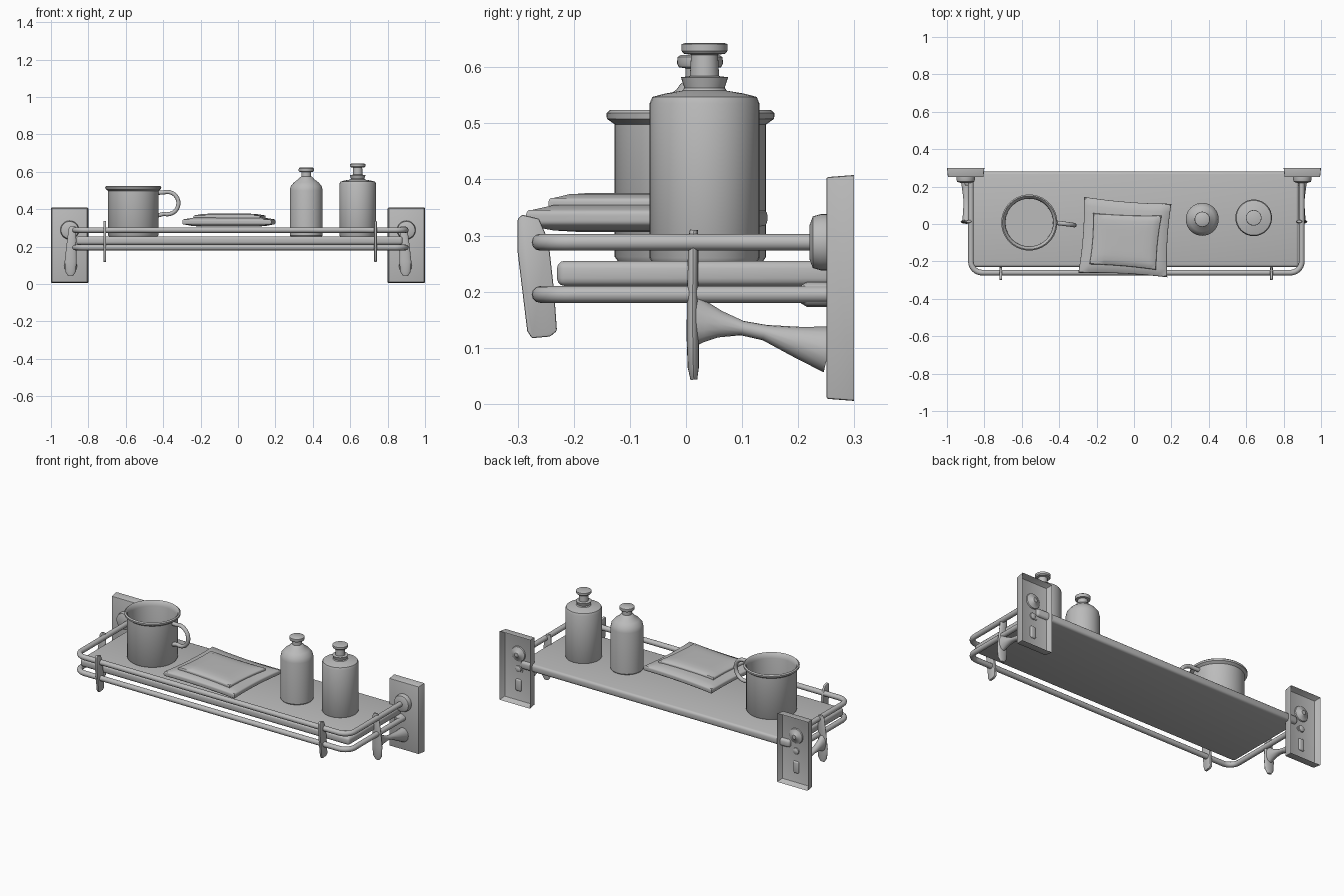
import bpy, bmesh, math
from mathutils import Vector

if "Cube" in bpy.data.objects:
    bpy.data.objects.remove(bpy.data.objects["Cube"], do_unlink=True)

grey = bpy.data.materials.new("plain_grey")
grey.use_nodes = True
COLOUR = (0.5, 0.5, 0.5, 1)
grey.diffuse_color = COLOUR
grey.node_tree.nodes["Principled BSDF"].inputs["Base Color"].default_value = COLOUR


def finish(name, bm, bevel=0, segments=2):
    bmesh.ops.recalc_face_normals(bm, faces=bm.faces)
    mesh = bpy.data.meshes.new(name)
    bm.to_mesh(mesh)
    bm.free()
    mesh.materials.append(grey)
    ob = bpy.data.objects.new(name, mesh)
    bpy.context.collection.objects.link(ob)
    bpy.ops.object.select_all(action='DESELECT')
    ob.select_set(True)
    bpy.context.view_layer.objects.active = ob
    if bevel:
        mod = ob.modifiers.new("Bevel", 'BEVEL')
        mod.width, mod.segments = bevel, segments
        bpy.ops.object.modifier_apply(modifier=mod.name)
    bpy.ops.object.shade_smooth_by_angle(angle=math.radians(35))
    return ob


def box(lo, hi):
    bm = bmesh.new()
    bmesh.ops.create_cube(bm, size=1)
    lo, hi = Vector(lo), Vector(hi)
    for v in bm.verts:
        v.co = (lo + hi) / 2 + v.co * (hi - lo)
    return bm


def lathe(name, profile, centre, axis='Z', steps=32):
    """Spin (radius, height) points round an upright or front-back axis."""
    bm = bmesh.new()
    centre = Vector(centre)
    rings = []
    for r, h in profile:
        ring = []
        for i in range(steps):
            a = math.tau * i / steps
            p = (r * math.cos(a), r * math.sin(a), h)
            if axis == 'Y':
                p = (p[0], p[2], p[1])
            ring.append(bm.verts.new(centre + Vector(p)))
        rings.append(ring)
    for a, b in zip(rings, rings[1:]):
        for i in range(steps):
            j = (i + 1) % steps
            bm.faces.new((a[i], a[j], b[j], b[i]))
    bm.faces.new(rings[0])
    bm.faces.new(rings[-1])
    return finish(name, bm)


def sweep(name, path, sizes, side, steps=12):
    """Elliptical tube: sizes are (half width along side, half thickness)."""
    bm = bmesh.new()
    pts = [Vector(p) for p in path]
    rings = []
    for k, p in enumerate(pts):
        tangent = pts[min(k + 1, len(pts) - 1)] - pts[max(k - 1, 0)]
        s = Vector(side)
        n = tangent.cross(s).normalized()
        w, t = sizes[k] if isinstance(sizes, list) else sizes
        rings.append([bm.verts.new(p + s * w * math.cos(math.tau * i / steps)
                                   + n * t * math.sin(math.tau * i / steps))
                      for i in range(steps)])
    for a, b in zip(rings, rings[1:]):
        for i in range(steps):
            j = (i + 1) % steps
            bm.faces.new((a[i], a[j], b[j], b[i]))
    bm.faces.new(rings[0])
    bm.faces.new(rings[-1])
    return finish(name, bm)


# Shelf board
finish("shelf_board", box((-0.865, -0.23, 0.21), (0.88, 0.28, 0.255)), 0.014, 3)


# Guard rails, bent round the front corners
def rail_path(z, corner=0.06):
    left, right, front = -0.872, 0.897, -0.26
    pts = [(left, 0.25, z)]
    for cx, start in ((left + corner, math.pi), (right - corner, 1.5 * math.pi)):
        for i in range(9):
            a = start + math.pi / 2 * i / 8
            pts.append((cx + corner * math.cos(a), front + corner + corner * math.sin(a), z))
    return pts + [(right, 0.25, z)]


for name, z in (("upper_rail", 0.288), ("lower_rail", 0.195)):
    sweep(name, rail_path(z), (0.015, 0.015), (0, 0, 1))

# Thin upright clips joining the rails at the front
clip_outline = [(-0.3, 0.33), (-0.292, 0.337), (-0.262, 0.33), (-0.245, 0.29), (-0.235, 0.2),
                (-0.23, 0.13), (-0.242, 0.12), (-0.275, 0.117), (-0.283, 0.13), (-0.3, 0.27)]
for name, x in (("right_clip", -0.712), ("left_clip", 0.735)):
    bm = bmesh.new()
    face = bm.faces.new([bm.verts.new((x - 0.007, y, z)) for y, z in clip_outline])
    new = bmesh.ops.extrude_face_region(bm, geom=[face])["geom"]
    bmesh.ops.translate(bm, vec=(0.014, 0, 0),
                        verts=[v for v in new if isinstance(v, bmesh.types.BMVert)])
    finish(name, bm, 0.003)

# Wall brackets, each with a hollow back, fixings and a hook
for label, s in (("left", 1), ("right", -1)):
    bm = box((s * 0.9 - 0.1, 0.25, 0.005), (s * 0.9 + 0.1, 0.302, 0.408))
    for v in bm.verts:
        if v.co.y < 0.27:
            v.co.x = s * 0.9 + (v.co.x - s * 0.9) * 0.95
            v.co.z = 0.2065 + (v.co.z - 0.2065) * 0.98
    back = max(bm.faces, key=lambda f: f.calc_center_median().y)
    bmesh.ops.inset_region(bm, faces=[back], thickness=0.014)
    bmesh.ops.translate(bm, verts=back.verts, vec=(0, -0.038, 0))
    finish(label + "_wall_plate", bm, 0.004)

    x = s * 0.9
    lathe(label + "_rail_mount", [(0.03, -0.03), (0.046, -0.024), (0.05, -0.01), (0.05, 0.002)],
          (x, 0.25, 0.288), 'Y')
    lathe(label + "_back_fixing", [(0.045, 0), (0.042, 0.008), (0.018, 0.016), (0.012, 0.024)],
          (x, 0.262, 0.288), 'Y')
    lathe(label + "_small_screw", [(0.02, 0), (0.018, 0.008), (0.008, 0.013)],
          (x, 0.262, 0.2), 'Y', 16)
    lathe(label + "_rail_end", [(0.016, -0.03), (0.022, -0.02), (0.022, 0.02), (0.012, 0.03)],
          (s * 0.885, 0.235, 0.195), 'Y', 16)
    finish(label + "_back_slot", box((x - 0.018, 0.255, 0.07), (x + 0.018, 0.272, 0.14)), 0.012, 3)

    # Hook: waisted arm and a hanging tongue
    hx = s * 0.895
    sweep(label + "_hook_arm",
          [(hx, 0.255, 0.097), (hx, 0.2, 0.11), (hx, 0.14, 0.127), (hx, 0.1, 0.135),
           (hx, 0.06, 0.142), (hx, 0.035, 0.145), (hx, 0.015, 0.148)],
          [(0.035, 0.042), (0.026, 0.028), (0.018, 0.014), (0.017, 0.013),
           (0.019, 0.024), (0.022, 0.036), (0.024, 0.05)], (1, 0, 0), 16)
    sweep(label + "_hook_tongue",
          [(hx - s * 0.012, 0.014, 0.31), (hx - s * 0.01, 0.013, 0.295), (hx - s * 0.004, 0.012, 0.21),
           (hx, 0.012, 0.12), (hx, 0.013, 0.065), (hx, 0.014, 0.043)],
          [(0.012, 0.007), (0.02, 0.009), (0.026, 0.01), (0.032, 0.011), (0.028, 0.01), (0.013, 0.006)],
          (1, 0, 0), 16)

# Mug with a rolled rim, open inside
lathe("mug_body", [(0.128, 0.252), (0.135, 0.262), (0.135, 0.498), (0.149, 0.508), (0.15, 0.518),
                   (0.143, 0.524), (0.134, 0.516), (0.128, 0.495), (0.127, 0.268)],
      (-0.56, 0.008, 0), steps=40)
handle = []
for i in range(15):
    a = math.pi * (0.6 - 1.2 * i / 14)
    handle.append((-0.378 + 0.06 * math.cos(a), 0.002 - 0.008 * math.cos(a), 0.432 + 0.06 * math.sin(a)))
handle = [(-0.432, 0.008, 0.487)] + handle + [(-0.432, 0.008, 0.365)]
sweep("mug_handle", handle, (0.012, 0.011), (0, 1, 0))


# Two stacked folded cloths with softly pinched edges
def cloth(name, corners, low, high, pinch):
    a, b, c, d = (Vector(p) for p in corners)
    bm = bmesh.new()
    bmesh.ops.create_cube(bm, size=2)
    bmesh.ops.subdivide_edges(bm, edges=bm.edges, cuts=9, use_grid_fill=True)
    for v in bm.verts:
        u, w, h = v.co
        edge = max(abs(u), abs(w))
        full = 1 - 0.45 * edge ** 6
        shrink = 1 - 0.025 * abs(h) ** 4
        pu = u * (1 - pinch * (1 - w * w)) * shrink
        pw = w * (1 - pinch * (1 - u * u)) * shrink
        p = (a * (1 - pu) * (1 - pw) + b * (1 + pu) * (1 - pw)
             + c * (1 + pu) * (1 + pw) + d * (1 - pu) * (1 + pw)) / 4
        v.co = (p.x, p.y, (low + high) / 2 + h * full * (high - low) / 2)
    ob = finish(name, bm)
    for poly in ob.data.polygons:
        poly.use_smooth = True


cloth("lower_cloth", [(-0.298, -0.262), (0.178, -0.285), (0.2, 0.108), (-0.268, 0.145)],
      0.306, 0.357, 0.045)
cloth("upper_cloth", [(-0.238, -0.215), (0.118, -0.245), (0.148, 0.045), (-0.218, 0.058)],
      0.335, 0.376, 0.04)

# Bottles with necks and stoppers
lathe("small_bottle", [(0.083, 0.253), (0.088, 0.26), (0.088, 0.5), (0.083, 0.522), (0.066, 0.543),
                       (0.042, 0.56), (0.035, 0.57), (0.026, 0.575), (0.026, 0.598), (0.038, 0.6),
                       (0.041, 0.607), (0.04, 0.618), (0.034, 0.622)], (0.365, 0.025, 0))
lathe("large_bottle", [(0.094, 0.253), (0.098, 0.26), (0.098, 0.535), (0.093, 0.547), (0.07, 0.553),
                       (0.04, 0.558), (0.036, 0.563), (0.042, 0.582), (0.026, 0.584), (0.024, 0.622),
                       (0.037, 0.624), (0.041, 0.629), (0.041, 0.641), (0.035, 0.643)], (0.64, 0.033, 0))
